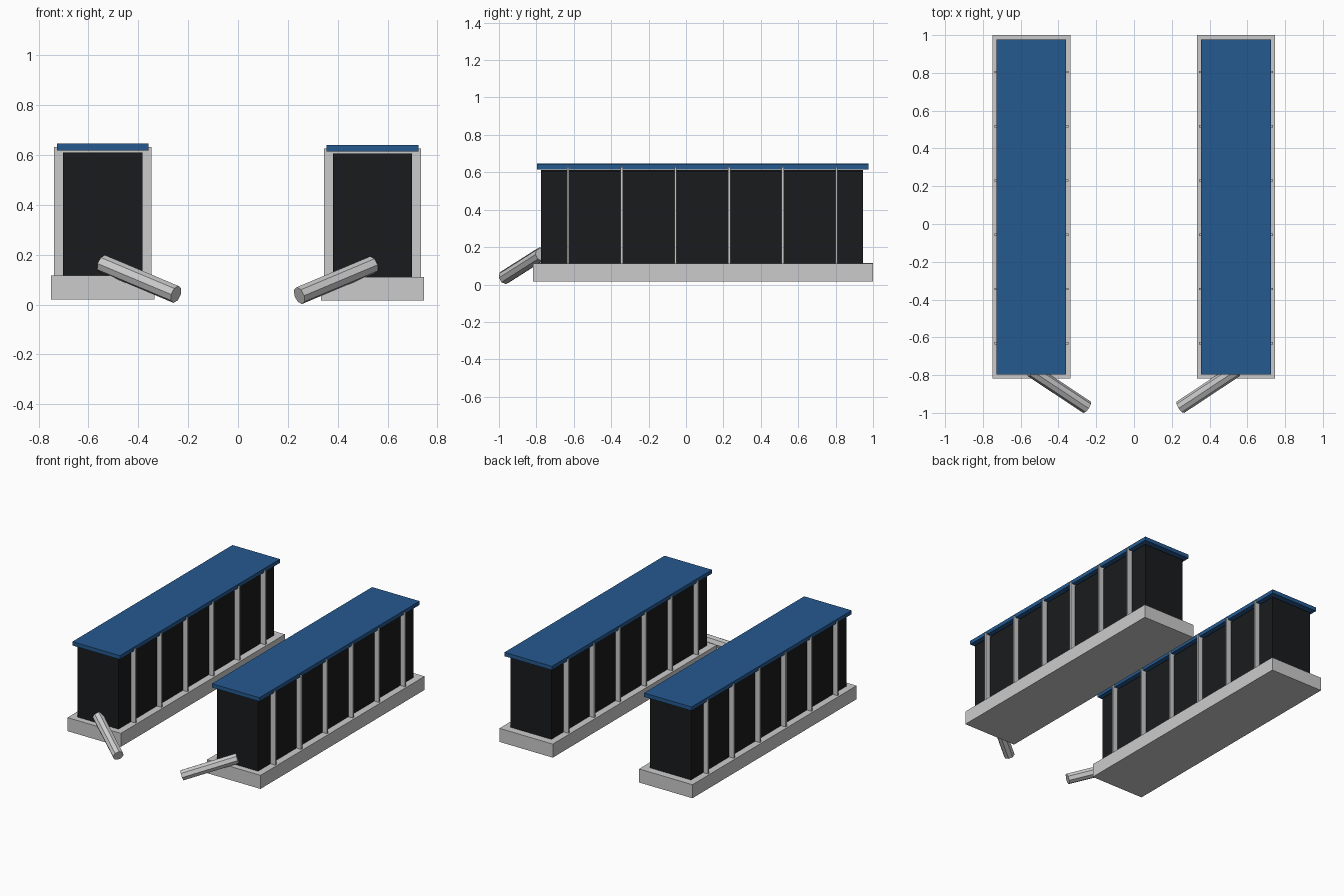
import bpy
from mathutils import Vector

if "Cube" in bpy.data.objects:
    bpy.data.objects.remove(bpy.data.objects["Cube"])


def material(name, color):
    m = bpy.data.materials.new(name)
    m.diffuse_color = (*color, 1)
    m.use_nodes = True
    m.node_tree.nodes["Principled BSDF"].inputs["Base Color"].default_value = m.diffuse_color
    return m


BLACK = material("black_panel", (0.01, 0.011, 0.012))
BLUE = material("blue_roof", (0.018, 0.1, 0.28))


def box(name, lo, hi, mat=None):
    lo, hi = Vector(lo), Vector(hi)
    bpy.ops.mesh.primitive_cube_add(size=1, location=(lo + hi) / 2)
    ob = bpy.context.object
    ob.name = name
    ob.scale = hi - lo
    if mat:
        ob.data.materials.append(mat)
    return ob


def pipe(name, a, b, radius):
    a, b = Vector(a), Vector(b)
    bpy.ops.mesh.primitive_cylinder_add(vertices=8, radius=radius,
                                        depth=(b - a).length, location=(a + b) / 2)
    ob = bpy.context.object
    ob.name = name
    ob.rotation_euler = (b - a).to_track_quat('Z', 'Y').to_euler()
    return ob


def unit(side, s, cx, dz):
    """One long housing; s is the side of the centre line, dz a small lift."""
    def block(part, half, y0, y1, z0, z1, mat=None):
        box(f"{side}_{part}", (cx - half, y0, z0 + dz), (cx + half, y1, z1 + dz), mat)

    block("base", 0.207, -0.818, 1.0, 0.016, 0.111)
    block("body", 0.159, -0.775, 0.947, 0.111, 0.606, BLACK)
    block("roof", 0.184, -0.796, 0.977, 0.614, 0.641, BLUE)
    # thin frames that stick out of the body as ribs and carry the roof
    for i in range(6):
        y = -0.631 + 0.2872 * i
        block(f"frame_{i + 1}", 0.195, y - 0.006, y + 0.006, 0.111, 0.627)
    # slanted pipe from the front face towards the centre line
    pipe(f"{side}_pipe", (cx + s * 0.001, -0.775, 0.16 + dz),
         (cx - s * 0.294, -0.97, 0.036 + dz), 0.036)


unit("left", -1, -0.543, 0.005)
unit("right", 1, 0.540, 0.0)
